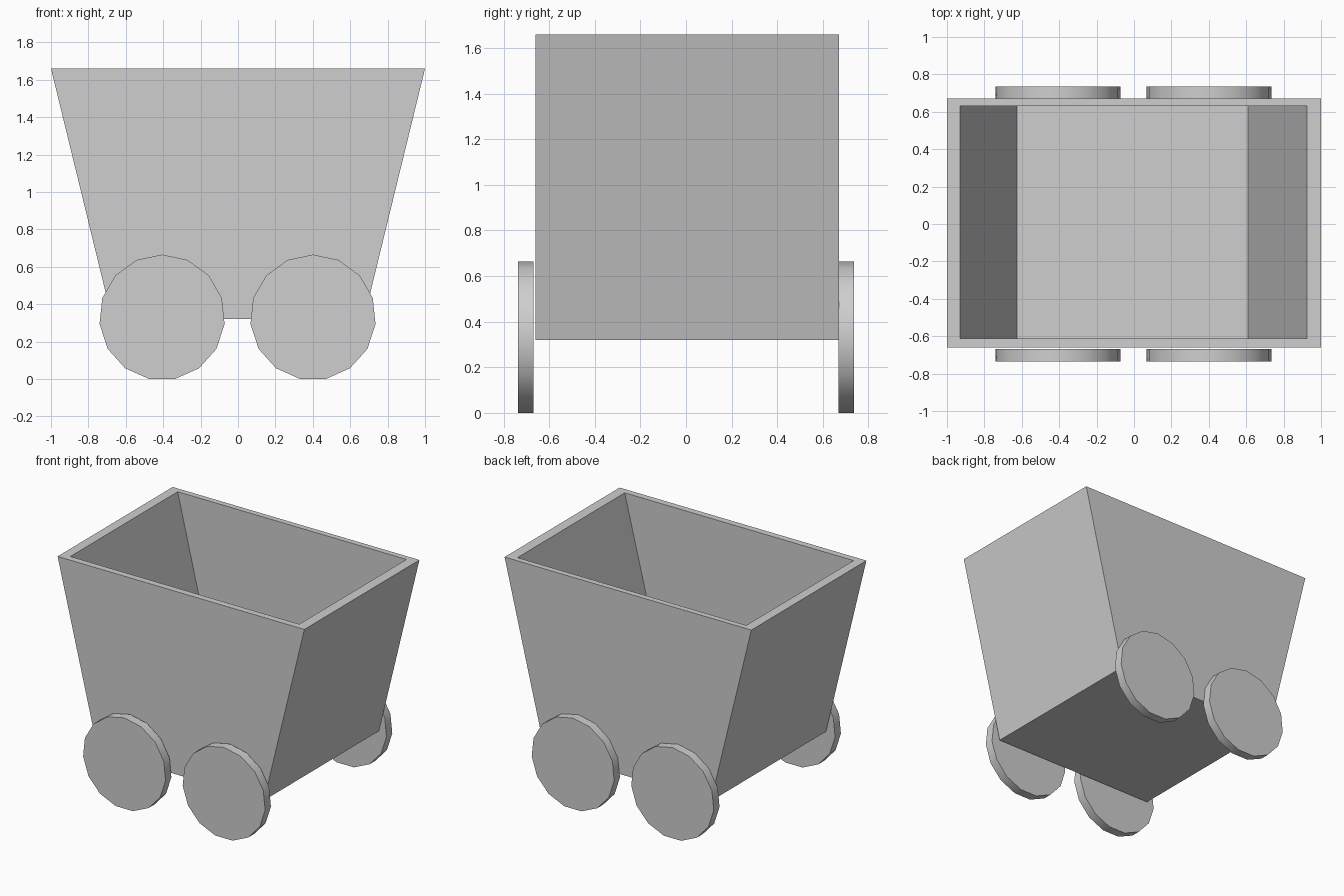
import bpy
import bmesh
from math import cos, sin, tau, radians

cube = bpy.data.objects.get("Cube")
if cube:
    bpy.data.objects.remove(cube)

grey = bpy.data.materials.new("plain_grey")
grey.use_nodes = True
colour = (0.62, 0.62, 0.62, 1)
grey.diffuse_color = colour
grey.node_tree.nodes["Principled BSDF"].inputs["Base Color"].default_value = colour


def loft(name, rings):
    """Skin a stack of closed rings and cap both ends."""
    bm = bmesh.new()
    loops = [[bm.verts.new(p) for p in ring] for ring in rings]
    n = len(loops[0])
    for a, b in zip(loops, loops[1:]):
        for i in range(n):
            j = (i + 1) % n
            bm.faces.new((a[i], a[j], b[j], b[i]))
    bm.faces.new(loops[0][::-1])
    bm.faces.new(loops[-1])
    bmesh.ops.recalc_face_normals(bm, faces=bm.faces[:])
    mesh = bpy.data.meshes.new(name)
    bm.to_mesh(mesh)
    bm.free()
    mesh.materials.append(grey)
    obj = bpy.data.objects.new(name, mesh)
    bpy.context.collection.objects.link(obj)
    return obj


def rectangle(x0, x1, y0, y1, z):
    return [(x0, y0, z), (x1, y0, z), (x1, y1, z), (x0, y1, z)]


# Open tub: outside bottom, outside rim, inside rim, inside floor
loft("cart_tub", [
    rectangle(-0.673, 0.673, -0.66, 0.672, 0.32),
    rectangle(-1, 1, -0.66, 0.672, 1.66),
    rectangle(-0.93, 0.925, -0.612, 0.63, 1.66),
    rectangle(-0.625, 0.61, -0.612, 0.63, 0.39),
])

# Four solid disc wheels, each with one corner pointing straight up
SIDES, RADIUS, AXLE_Z = 15, 0.336, 0.329


def wheel(name, x, y0, y1):
    angles = [tau * i / SIDES for i in range(SIDES)]
    obj = loft(name, [
        [(x + RADIUS * sin(a), y, AXLE_Z + RADIUS * cos(a)) for a in angles]
        for y in (y0, y1)])
    bpy.ops.object.select_all(action="DESELECT")
    obj.select_set(True)
    bpy.context.view_layer.objects.active = obj
    bpy.ops.object.shade_smooth_by_angle(angle=radians(30))


for side, x in (("right", -0.406), ("left", 0.401)):
    wheel("front_" + side + "_wheel", x, -0.736, -0.669)
    wheel("back_" + side + "_wheel", x, 0.669, 0.736)
